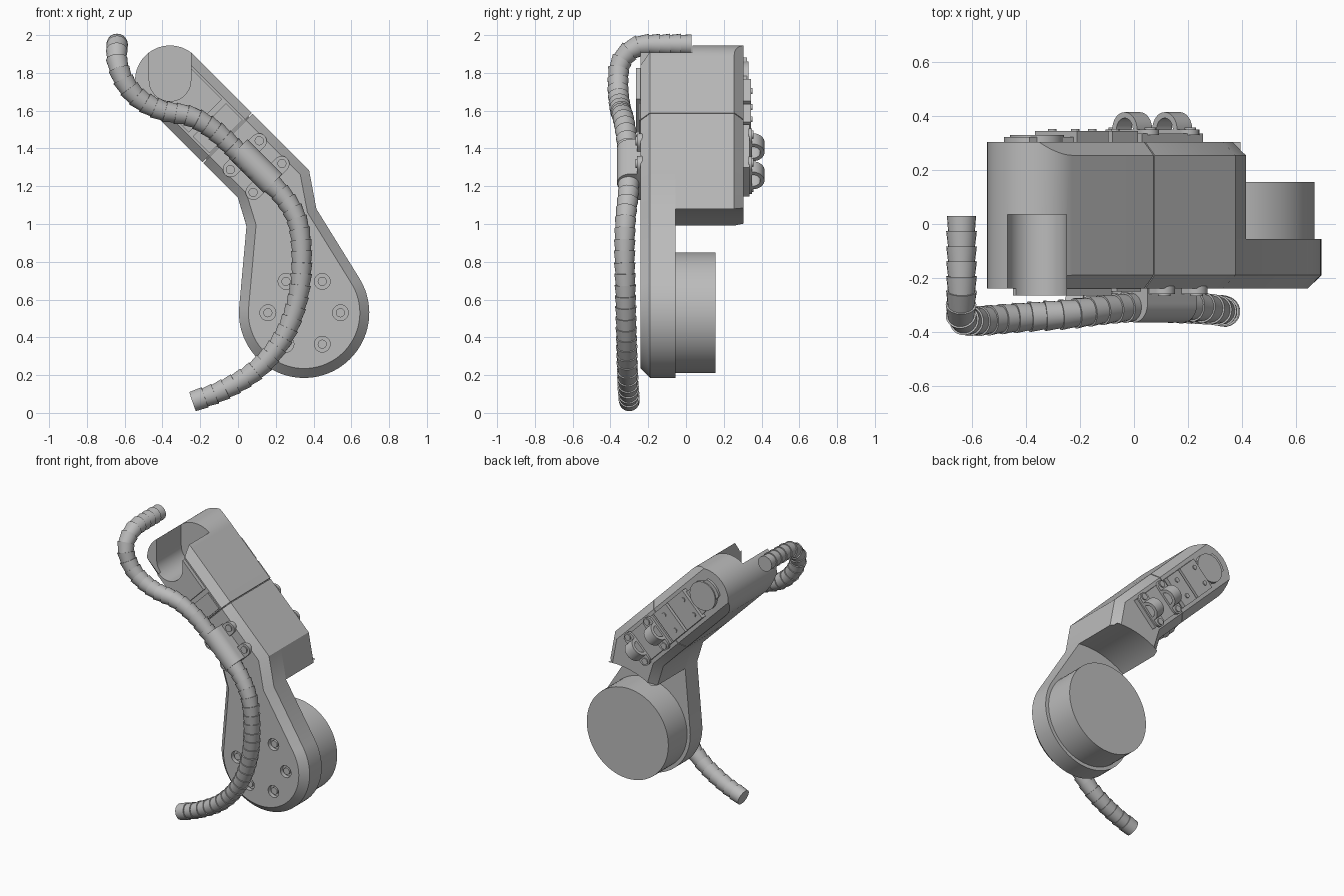
import bpy, bmesh
from math import sin, cos, pi, acos, atan2, hypot
from mathutils import Vector, Matrix

if "Cube" in bpy.data.objects:
    bpy.data.objects.remove(bpy.data.objects["Cube"], do_unlink=True)

grey = bpy.data.materials.new("plain grey")
grey.use_nodes = True
grey.diffuse_color = (0.5, 0.5, 0.5, 1)
grey.node_tree.nodes["Principled BSDF"].inputs["Base Color"].default_value = (0.5, 0.5, 0.5, 1)

S = 0.5 ** 0.5
CAP = Vector((-0.36, 0, 1.76))      # centre of the rounded arm end
HUB = (0.35, 0.53)                  # centre of the lower disc (x, z)
HALF = 0.185                        # half width of the arm
U, N, Y = Vector((S, 0, -S)), Vector((S, 0, S)), Vector((0, 1, 0))


def frame(a, b, c, origin=(0, 0, 0)):
    return Matrix((a, b, c)).transposed().to_4x4() if origin == (0, 0, 0) else \
        Matrix.Translation(origin) @ Matrix((a, b, c)).transposed().to_4x4()


WORLD = frame(Vector((1, 0, 0)), Vector((0, 0, 1)), Y)   # outline (x, z), depth y
ARM = frame(U, N, Y, CAP)                                # outline (along, across), depth y


def arm_xz(u, n):
    p = CAP + U * u + N * n
    return (p.x, p.z)


def arc(cx, cy, r, a0, a1, steps):
    return [(cx + r * cos(a0 + (a1 - a0) * i / steps), cy + r * sin(a0 + (a1 - a0) * i / steps))
            for i in range(steps + 1)]


def rect(u0, u1, half):
    return [(u0, -half), (u1, -half), (u1, half), (u0, half)]


def stadium(u, n, r):
    return arc(u, n, r, 0, pi, 12) + arc(u, -n, r, pi, 2 * pi, 12)


def inset(pts, flags, h):
    """Move each flagged edge inwards by h, with mitred corners."""
    area = sum(a[0] * b[1] - b[0] * a[1] for a, b in zip(pts, pts[1:] + pts[:1]))
    side = 1 if area > 0 else -1
    count, normals, out = len(pts), [], []
    for a, b in zip(pts, pts[1:] + pts[:1]):
        d = hypot(b[0] - a[0], b[1] - a[1])
        normals.append((-(b[1] - a[1]) / d * side, (b[0] - a[0]) / d * side))
    for i, p in enumerate(pts):
        m, n = normals[i - 1], normals[i]
        hm, hn = h * flags[i - 1], h * flags[i]
        det = m[0] * n[1] - m[1] * n[0]
        if abs(det) < 0.02:
            out.append((p[0] + n[0] * hn, p[1] + n[1] * hn))
        else:
            out.append((p[0] + (hm * n[1] - hn * m[1]) / det, p[1] + (m[0] * hn - n[0] * hm) / det))
    return out


def finish(name, bm):
    bmesh.ops.recalc_face_normals(bm, faces=bm.faces[:])
    mesh = bpy.data.meshes.new(name)
    bm.to_mesh(mesh)
    bm.free()
    mesh.materials.append(grey)
    ob = bpy.data.objects.new(name, mesh)
    bpy.context.collection.objects.link(ob)
    return ob


def prism_bm(pts, layers, matrix, flags=None):
    """Loft an outline through (depth, inset) layers."""
    bm = bmesh.new()
    flags = flags or [1] * len(pts)
    rings = []
    for depth, h in layers:
        ring = inset(pts, flags, h) if h else pts
        rings.append([bm.verts.new(matrix @ Vector((a, b, depth))) for a, b in ring])
    for lo, hi in zip(rings, rings[1:]):
        for i in range(len(pts)):
            bm.faces.new((lo[i - 1], lo[i], hi[i], hi[i - 1]))
    bm.faces.new(rings[0])
    bm.faces.new(rings[-1])
    return bm


def prism(name, pts, layers, matrix=ARM, flags=None):
    return finish(name, prism_bm(pts, layers, matrix, flags))


def cut(ob, *cutter):
    tool = prism("cutter", *cutter)
    tool.hide_render = True
    mod = ob.modifiers.new("cut", "BOOLEAN")
    mod.operation, mod.solver, mod.object = "DIFFERENCE", "EXACT", tool
    bpy.context.view_layer.objects.active = ob
    bpy.ops.object.modifier_apply(modifier=mod.name)
    bpy.data.objects.remove(tool, do_unlink=True)


def disc(a, b, r, steps=20):
    return arc(a, b, r, 0, 2 * pi, steps)[:-1]


# Upper arm: rounded end, with chamfer planes along both straight sides
bm = prism_bm(arc(0, 0, HALF, pi / 2, 1.5 * pi, 40) + [(0.427, -HALF), (0.427, HALF)],
              [(-0.24, 0), (0.305, 0)], ARM)
for side in (-1, 1):
    for depth, facing in ((-0.19, -1), (0.255, 1)):
        res = bmesh.ops.bisect_plane(bm, geom=bm.verts[:] + bm.edges[:] + bm.faces[:],
                                     plane_co=CAP + N * HALF * side + Y * depth,
                                     plane_no=N * side + Y * facing, clear_outer=True)
        edges = [e for e in res["geom_cut"] if isinstance(e, bmesh.types.BMEdge)]
        bmesh.ops.contextual_create(bm, geom=edges)
upper_arm = finish("upper_arm", bm)
prism("arm_core", rect(0.38, 0.48, 0.16), [(-0.21, 0), (0.27, 0)])

# Raised front panels
front_panel = prism("front_end_panel", rect(0, 0.265, 0.125), [(-0.265, 0), (-0.2, 0)])
prism("front_middle_panel", rect(0.295, 0.42, 0.125), [(-0.25, 0), (-0.2, 0)])

# U-shaped slot, open at the top
slot = arc(CAP.x, CAP.z, 0.11, pi, 2 * pi, 24) + [(CAP.x + 0.11, 2.1), (CAP.x - 0.11, 2.1)]
for ob in (upper_arm, front_panel):
    cut(ob, slot, [(-0.4, 0), (0.035, 0)], WORLD)

# Lower front plate, chamfered round its front edge
elbow_r, elbow_l = (0.415, 1.08), (0.045, 0.99)


def hub_angle(p):
    return atan2(p[1] - HUB[1], p[0] - HUB[0])


def hub_distance(p):
    return hypot(p[0] - HUB[0], p[1] - HUB[1])


R = 0.345
a0 = hub_angle(elbow_r) - acos(R / hub_distance(elbow_r))
a1 = hub_angle(elbow_l) + acos(R / hub_distance(elbow_l)) - 2 * pi
outline = [arm_xz(0.433, HALF), arm_xz(0.856, HALF), elbow_r] + arc(*HUB, R, a0, a1, 56) \
    + [elbow_l, arm_xz(0.693, -HALF), arm_xz(0.433, -HALF)]
plate = prism("lower_plate", outline, [(-0.24, 0.05), (-0.19, 0), (-0.055, 0)], WORLD,
              [1] * (len(outline) - 1) + [0])

# Countersunk screws in a ring
for i in range(6):
    x, z = HUB[0] + 0.192 * cos(i * pi / 3), HUB[1] + 0.192 * sin(i * pi / 3)
    cut(plate, disc(x, z, 0.042), [(-0.3, 0), (-0.21, 0)], WORLD)
    prism("plate_screw", disc(x, z, 0.024), [(-0.232, 0), (-0.2, 0)], WORLD)

# Rear block of the elbow, hollowed around the hub
curve = arc(*HUB, hub_distance(elbow_r), hub_angle(elbow_r), hub_angle(elbow_l), 20)
outline = [arm_xz(0.433, HALF), arm_xz(0.856, HALF)] + curve \
    + [arm_xz(0.693, -HALF), arm_xz(0.433, -HALF)]
prism("elbow_block", outline, [(-0.055, 0), (0.255, 0), (0.305, 0.05)], WORLD,
      [1, 1] + [0] * (len(curve) - 1) + [1, 1, 0])

# Motor drum behind the plate
prism("motor_drum", disc(*HUB, 0.32, 64), [(-0.06, 0), (0.155, 0)], WORLD)

# Rear panels
prism("rear_end_disc", disc(0, 0, 0.1, 40), [(0.28, 0), (0.33, 0)])
prism("rear_end_panel", arc(0, 0, 0.125, 0.7 * pi, 1.3 * pi, 20)[4:-4] + [(0.265, -0.11), (0.265, 0.11)],
      [(0.28, 0), (0.322, 0)])
prism("rear_upper_panel", rect(0.1, 0.265, 0.11), [(0.28, 0), (0.345, 0)])
prism("rear_middle_panel", rect(0.285, 0.42, 0.11), [(0.28, 0), (0.345, 0)])
prism("rear_lower_panel", rect(0.44, 0.76, 0.11), [(0.28, 0), (0.335, 0)])
for u in (0.14, 0.35):
    for n in (-0.06, 0.06):
        prism("rear_screw", disc(u, n, 0.016, 12), [(0.33, 0), (0.352, 0)])

# Rear cable clips
for u in (0.5, 0.71):
    prism("clip_foot", stadium(u, 0.085, 0.04), [(0.33, 0), (0.35, 0)])
    arch = arc(0, 0.35, 0.065, 0, pi, 20) + arc(0, 0.35, 0.043, pi, 0, 20)
    prism("clip_arch", arch, [(u - 0.04, 0), (u + 0.04, 0)], frame(N, Y, U, CAP))
    for n in (-0.095, 0.095):
        prism("clip_screw", disc(u, n, 0.022), [(0.345, 0), (0.358, 0)])

# Front cable clamp
hood = [(-0.07, 0.23)] + arc(0, 0.295, 0.07, pi, 0, 20) + [(0.07, 0.23)]
prism("clamp_hood", hood, [(0.51, 0), (0.77, 0)], frame(N, -Y, U, CAP))
for u in (0.56, 0.73):
    prism("clamp_foot", stadium(u, 0.105, 0.042), [(-0.26, 0), (-0.23, 0)])
    for n in (-0.108, 0.108):
        prism("clamp_screw", disc(u, n, 0.024), [(-0.268, 0), (-0.25, 0)])

# Ribbed cable: a sawtooth sleeve swept along a smooth path
path = [Vector(p) for p in (
    (-.64, .03, 1.95), (-.64, -.12, 1.95), (-.64, -.26, 1.94), (-.64, -.345, 1.86), (-.6, -.36, 1.75),
    (-.52, -.355, 1.66), (-.4, -.345, 1.6), (-.25, -.335, 1.57), (-.13, -.32, 1.5), (-.03, -.31, 1.41),
    (.085, -.305, 1.295), (.22, -.305, 1.17), (.31, -.32, 1.03), (.337, -.325, .85), (.32, -.32, .62),
    (.24, -.315, .4), (.1, -.31, .23), (-.08, -.305, .12), (-.24, -.3, .06))]
ext = [2 * path[0] - path[1]] + path + [2 * path[-1] - path[-2]]
dense = []
for p, q, r, s in zip(ext, ext[1:], ext[2:], ext[3:]):
    for k in range(24):
        t = k / 24
        dense.append(0.5 * (2 * q + (r - p) * t + (2 * p - 5 * q + 4 * r - s) * t ** 2
                            + (3 * q - p - 3 * r + s) * t ** 3))
dense.append(path[-1])
stops, run = [dense[0]], 0
for a, b in zip(dense, dense[1:]):
    run += (b - a).length
    if run >= 0.055:
        stops.append(b)
        run = 0
stops[-1] = dense[-1]

bm = bmesh.new()
rings, axis, side = [], None, Vector((1, 0, 0))
for i, p in enumerate(stops):
    tangent = (stops[min(i + 1, len(stops) - 1)] - stops[max(i - 1, 0)]).normalized()
    if axis:
        side = axis.rotation_difference(tangent) @ side
    axis = tangent
    side = (side - axis * side.dot(axis)).normalized()
    other = axis.cross(side)
    radii = [0.05, 0.057] if 0 < i < len(stops) - 1 else [0.054]
    for rad in radii:
        rings.append([bm.verts.new(p + rad * (side * cos(a * pi / 10) + other * sin(a * pi / 10)))
                      for a in range(20)])
for lo, hi in zip(rings, rings[1:]):
    for i in range(20):
        bm.faces.new((lo[i - 1], lo[i], hi[i], hi[i - 1]))
bm.faces.new(rings[0])
bm.faces.new(rings[-1])
finish("ribbed_cable", bm)

# Smooth the round surfaces, keep the edges crisp
for ob in bpy.context.collection.objects:
    if ob.type == "MESH" and grey.name in ob.data.materials:
        ob.select_set(True)
        bpy.context.view_layer.objects.active = ob
bpy.ops.object.shade_smooth_by_angle(angle=0.5)
